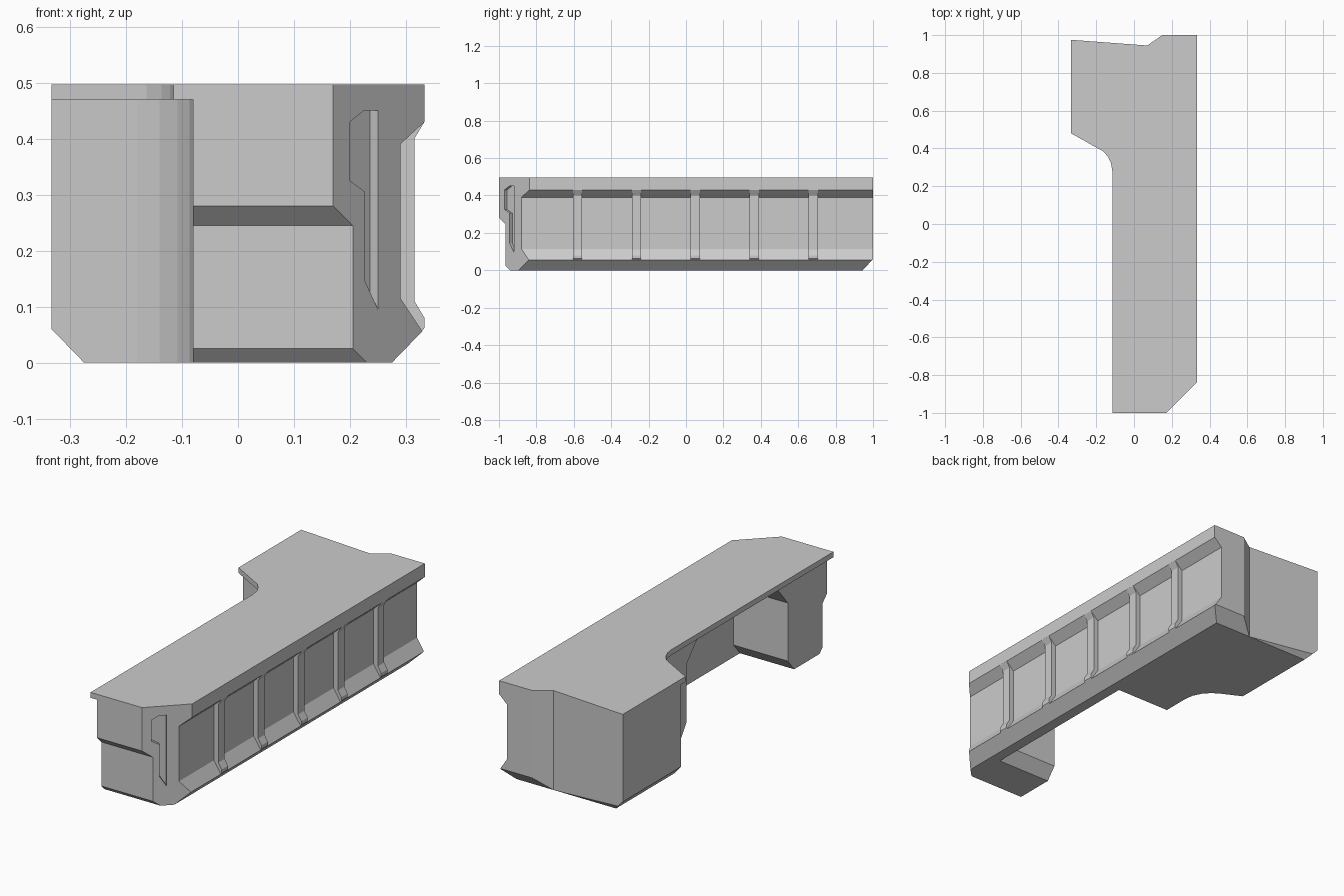
import bpy, bmesh
from mathutils import Vector

if "Cube" in bpy.data.objects:
    bpy.data.objects.remove(bpy.data.objects["Cube"])


def prism(name, pts, place, a, b):
    """Extrude a 2D profile from a to b; place maps (u, v, w) to 3D."""
    bm = bmesh.new()
    lo = [bm.verts.new(place(u, v, a)) for u, v in pts]
    hi = [bm.verts.new(place(u, v, b)) for u, v in pts]
    n = len(pts)
    bm.faces.new(lo)
    bm.faces.new(hi[::-1])
    for i in range(n):
        j = (i + 1) % n
        bm.faces.new((lo[j], lo[i], hi[i], hi[j]))
    bmesh.ops.recalc_face_normals(bm, faces=bm.faces)
    mesh = bpy.data.meshes.new(name)
    bm.to_mesh(mesh)
    bm.free()
    obj = bpy.data.objects.new(name, mesh)
    bpy.context.collection.objects.link(obj)
    return obj


def plan(u, v, w):
    return Vector((u, v, w))


def along_x(u, v, w):
    return Vector((w, u, v))


def along_y(u, v, w):
    return Vector((u, w, v))


def diagonal(u, v, w):
    # u is x on the angled front corner, w is distance out of that face
    return Vector((u + w * 0.7071, u - 1.17 - w * 0.7071, v))


def cut(target, cutter):
    cutter.hide_render = True
    mod = target.modifiers.new("cut", 'BOOLEAN')
    mod.operation = 'DIFFERENCE'
    mod.solver = 'EXACT'
    mod.object = cutter
    bpy.context.view_layer.objects.active = target
    bpy.ops.object.modifier_apply(modifier=mod.name)
    bpy.data.objects.remove(cutter, do_unlink=True)


X = 0.333
back_and_corner = [(-X, 0.975), (0.07, 0.945), (0.15, 1), (X, 1), (X, -0.837), (0.17, -1)]

# Counter top, overhanging the inner side
prism("counter_top", back_and_corner + [
    (-0.115, -1), (-0.115, 0.28), (-0.121, 0.32), (-0.137, 0.355),
    (-0.163, 0.385), (-0.2, 0.405), (-X, 0.48)], plan, 0.47, 0.497)

# Counter body: outer wall, front leg and rear cabinet
body = prism("counter_body", back_and_corner + [
    (-0.08, -1), (-0.08, 0.29), (-0.087, 0.335), (-0.108, 0.378),
    (-0.14, 0.413), (-0.18, 0.438), (-X, 0.515)], plan, 0, 0.47)

# Knee space between leg and cabinet, with flared top and bottom
cut(body, prism("knee_space", [
    (-0.74, -0.1), (-0.74, 0), (-0.69, 0.06), (-0.69, 0.35), (-0.57, 0.494),
    (-0.02, 0.494), (0.11, 0.35), (0.11, 0.06), (0.15, 0), (0.15, -0.1)],
    along_x, -0.6, 0.22))

# Front step and toe chamfer
cut(body, prism("front_step", [
    (-1.1, 0.28), (-1, 0.28), (-0.965, 0.245), (-0.965, 0.025),
    (-0.94, 0), (-0.94, -0.1), (-1.1, -0.1)], along_x, -0.6, 0.6))

# Bottom chamfers on both sides and the back
for s in (1, -1):
    cut(body, prism("side_chamfer", [
        (s * 0.275, 0), (s * 0.395, 0.124), (s * 0.395, -0.1), (s * 0.275, -0.1)],
        along_y, -1.2, 1.2))
cut(body, prism("back_chamfer", [
    (0.945, 0), (1.055, 0.12), (1.055, -0.1), (0.945, -0.1)], along_x, -0.6, 0.6))

# Long panel recess on the outer side
cut(body, prism("panel_recess", [
    (0.4, 0.492), (0.29, 0.39), (0.29, 0.115), (0.329, 0.056), (0.4, 0.056)],
    along_y, -1.2, 1.2))

# Notched groove on the angled corner
cut(body, prism("corner_groove", [
    (0.2, 0.43), (0.225, 0.45), (0.25, 0.45), (0.25, 0.095),
    (0.227, 0.145), (0.227, 0.305), (0.2, 0.325)], diagonal, -0.02, 0.05))

# Vertical ribs on the outer panel
for i in range(5):
    y = -0.58 + 0.315 * i
    prism(f"panel_rib_{i + 1}", [
        (0.28, 0.43), (X, 0.43), (0.315, 0.4), (0.315, 0.11),
        (X, 0.08), (X, 0.062), (0.328, 0.056), (0.28, 0.056)],
        along_y, y - 0.025, y + 0.025)
